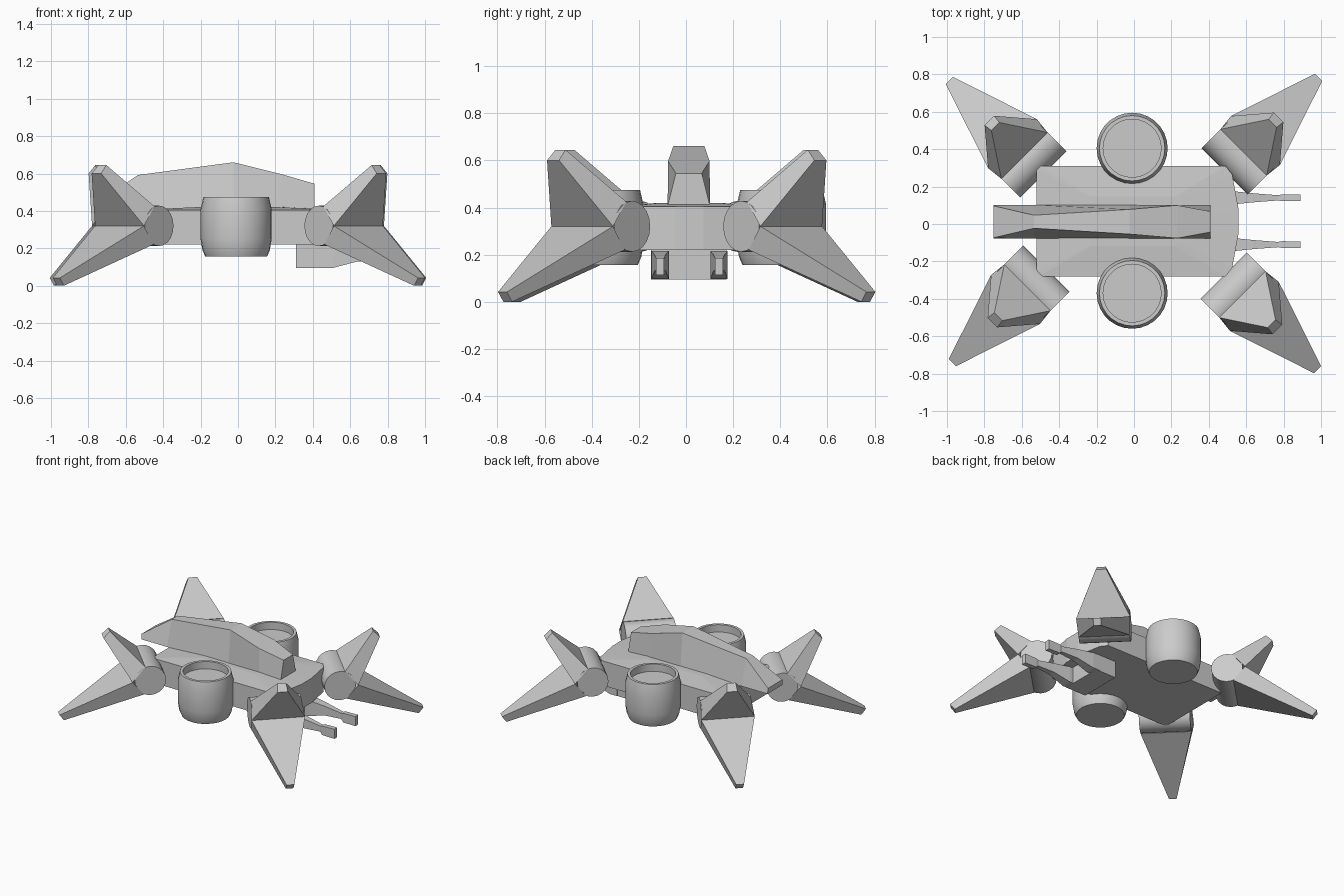
import bpy, bmesh, math
from mathutils import Vector

if "Cube" in bpy.data.objects:
    bpy.data.objects.remove(bpy.data.objects["Cube"])

CY = 0.015  # the hull centre line sits slightly off y = 0


def make_object(name, bm, smooth=None):
    bmesh.ops.remove_doubles(bm, verts=bm.verts, dist=1e-5)
    bmesh.ops.recalc_face_normals(bm, faces=bm.faces)
    mesh = bpy.data.meshes.new(name)
    bm.to_mesh(mesh)
    bm.free()
    obj = bpy.data.objects.new(name, mesh)
    bpy.context.collection.objects.link(obj)
    if smooth:
        bpy.ops.object.select_all(action='DESELECT')
        obj.select_set(True)
        bpy.context.view_layer.objects.active = obj
        bpy.ops.object.shade_smooth_by_angle(angle=math.radians(smooth))
    return obj


def loft(bm, rings):
    """Skin a list of equal-length point rings and cap both ends."""
    loops = [[bm.verts.new(p) for p in ring] for ring in rings]
    n = len(loops[0])
    for a, b in zip(loops, loops[1:]):
        for i in range(n):
            j = (i + 1) % n
            bm.faces.new((a[i], a[j], b[j], b[i]))
    bm.faces.new(loops[0][::-1])
    bm.faces.new(loops[-1])


def box_ring(x, y, half, z0, z1, half_top=None):
    t = half if half_top is None else half_top
    return [(x, y - half, z0), (x, y + half, z0), (x, y + t, z1), (x, y - t, z1)]


# Flat hull with clipped corners and a shallow crowned deck
half_outline = [(0.56, 0.06), (0.525, 0.25), (0.49, 0.295), (-0.505, 0.295), (-0.52, 0.28)]
outline = half_outline + [(x, -y) for x, y in reversed(half_outline)]
bm = bmesh.new()
loft(bm, [[(x * s, y * s + CY, z) for x, y in outline]
          for s, z in ((1, 0.22), (1, 0.405), (0.45, 0.42))])
make_object("hull", bm)

# Tapered dorsal spine
stations = [(-0.75, 0.405, 0.09, 0.445, 0.085), (-0.535, 0.405, 0.09, 0.592, 0.035),
            (-0.025, 0.405, 0.09, 0.66, 0.066), (0.23, 0.405, 0.09, 0.597, 0.088),
            (0.41, 0.405, 0.09, 0.545, 0.055)]
bm = bmesh.new()
loft(bm, [box_ring(x, 0.012, hb, zb, zt, ht) for x, zb, hb, zt, ht in stations])
make_object("dorsal_spine", bm)

# Lift pods: lathed cups with a recessed top
profile = [(0, 0.155), (0.165, 0.155), (0.18, 0.19), (0.19, 0.25), (0.19, 0.41),
           (0.175, 0.475), (0.155, 0.475), (0.155, 0.42), (0, 0.42)]
for name, y in (("back_lift_pod", 0.405), ("front_lift_pod", -0.37)):
    bm = bmesh.new()
    verts = [bm.verts.new((r, 0, z)) for r, z in profile]
    edges = [bm.edges.new(pair) for pair in zip(verts, verts[1:])]
    bmesh.ops.spin(bm, geom=verts + edges, cent=(0, 0, 0), axis=(0, 0, 1),
                   angle=math.tau, steps=28, use_duplicate=False)
    bmesh.ops.remove_doubles(bm, verts=bm.verts, dist=1e-4)
    bmesh.ops.translate(bm, verts=bm.verts, vec=(-0.01, y, 0))
    make_object(name, bm, 25)

# Gun mount under the nose
bm = bmesh.new()
loft(bm, [box_ring(x, 0.012, 0.16, 0.095, 0.225) for x in (0.31, 0.48)])
make_object("gun_mount", bm)

# Twin guns tapering forward
gun = [(0.45, 0.037, 0.096, 0.215), (0.51, 0.037, 0.096, 0.215), (0.64, 0.024, 0.13, 0.2),
       (0.77, 0.014, 0.135, 0.178), (0.79, 0.018, 0.116, 0.184), (0.89, 0.017, 0.114, 0.186)]
for name, y in (("left_gun", 0.14), ("right_gun", -0.11)):
    bm = bmesh.new()
    loft(bm, [box_ring(x, y, h, z0, z1) for x, h, z0, z1 in gun])
    make_object(name, bm)

# Corner pylons: horizontal hub, short upper fin and long lower leg
HUB_Z, HUB_R, HUB_HALF = 0.32, 0.108, 0.175
# Each fin: root outer, root inner, tip inner, tip outer as (outward, z, half width)
fins = {
    "upper_fin": [(0.125, 0.32, 0.185), (0.035, 0.424, 0.175),
                  (0.255, 0.645, 0.030), (0.300, 0.600, 0.036)],
    "lower_leg": [(0.125, 0.32, 0.185), (0.045, 0.220, 0.175),
                  (0.572, 0.000, 0.026), (0.603, 0.042, 0.027)],
}
corners = {"front_right": (0.555, -0.352), "back_right": (0.561, 0.358),
           "front_left": (-0.545, -0.315), "back_left": (-0.561, 0.341)}
for corner, (cx, cy) in corners.items():
    out = Vector((math.copysign(1, cx), math.copysign(1, cy), 0)).normalized()
    side = Vector((-out.y, out.x, 0))

    def place(u, t, z):
        return Vector((cx, cy, z)) + out * u + side * t

    bm = bmesh.new()
    loft(bm, [[place(HUB_R * math.cos(a), t, HUB_Z + HUB_R * math.sin(a))
               for a in (math.tau * i / 20 for i in range(20))]
              for t in (-HUB_HALF, HUB_HALF)])
    make_object(corner + "_hub", bm, 30)

    for fin, pts in fins.items():
        bm = bmesh.new()
        rings = []
        for (u0, z0, h0), (u1, z1, h1) in (pts[:2], pts[2:][::-1]):
            rings.append([place(u0, -h0, z0), place(u0, h0, z0),
                          place(u1, h1, z1), place(u1, -h1, z1)])
        loft(bm, rings)
        make_object(corner + "_" + fin, bm)
